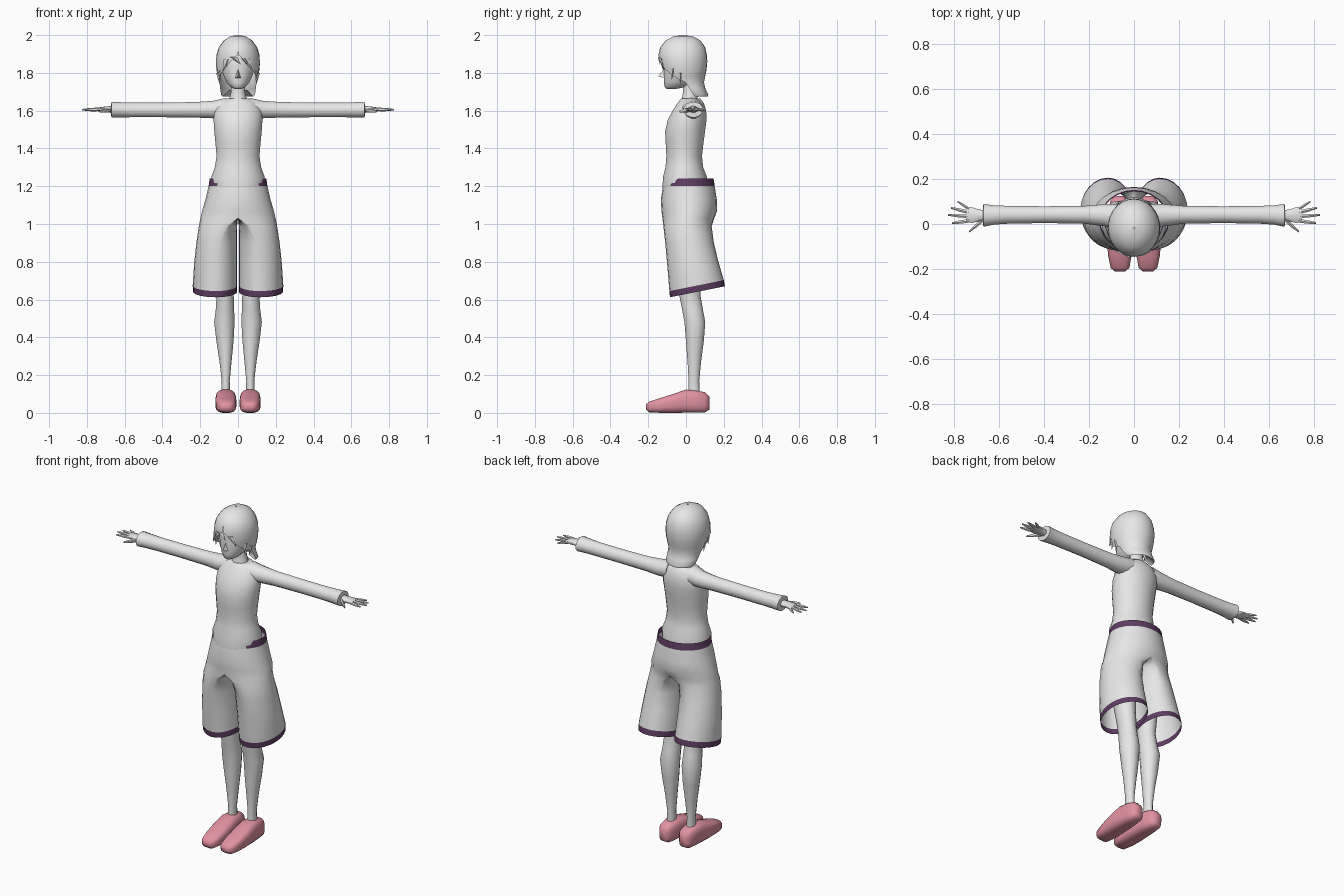
import bpy, bmesh, math


def material(name, rgb):
    m = bpy.data.materials.new(name)
    m.diffuse_color = (*rgb, 1)
    return m


GREY = material("pale grey", (0.8, 0.8, 0.8))
PURPLE = material("dark purple", (0.115, 0.045, 0.125))
PINK = material("dusty pink", (0.76, 0.29, 0.36))


def finish(name, bm, mats, mirror=False, angle=50):
    bmesh.ops.recalc_face_normals(bm, faces=bm.faces)
    me = bpy.data.meshes.new(name)
    bm.to_mesh(me)
    bm.free()
    ob = bpy.data.objects.new(name, me)
    bpy.context.collection.objects.link(ob)
    for m in mats:
        me.materials.append(m)
    bpy.ops.object.select_all(action='DESELECT')
    ob.select_set(True)
    bpy.context.view_layer.objects.active = ob
    bpy.ops.object.shade_smooth_by_angle(angle=math.radians(angle))
    if mirror:
        mod = ob.modifiers.new("mirror", 'MIRROR')
        mod.use_clip = True
    return ob


def skin(bm, rows, closed=True):
    """Bridge rows of points with quads; returns the vertex rows and faces per band."""
    vs = [[bm.verts.new(p) for p in row] for row in rows]
    n = len(rows[0])
    bands = []
    for a, b in zip(vs, vs[1:]):
        bands.append([bm.faces.new((a[i], a[(i + 1) % n], b[(i + 1) % n], b[i]))
                      for i in range(n if closed else n - 1)])
    return vs, bands


def loft(name, rings, mat, axis='z', n=14, power=1.0, mirror=False, angle=50):
    """Rings are (position on axis, low and high of the 1st and 2nd cross axes)."""
    rows = []
    for t, a0, a1, b0, b1 in rings:
        row = []
        for i in range(n):
            ang = 2 * math.pi * (i + 0.5) / n
            c, s = math.cos(ang), math.sin(ang)
            a = (a0 + a1) / 2 + (a1 - a0) / 2 * math.copysign(abs(c) ** power, c)
            b = (b0 + b1) / 2 + (b1 - b0) / 2 * math.copysign(abs(s) ** power, s)
            row.append({'x': (t, a, b), 'y': (a, t, b), 'z': (a, b, t)}[axis])
        rows.append(row)
    bm = bmesh.new()
    vs, _ = skin(bm, rows)
    bm.faces.new(vs[0])
    bm.faces.new(vs[-1])
    return finish(name, bm, [mat], mirror, angle)


# Shirt body: z, half width, front y, back y
loft("shirt", [(z, -w, w, f, b) for z, w, f, b in [
    (1.19, .140, -.126, .115), (1.25, .143, -.123, .112), (1.30, .124, -.110, .092),
    (1.36, .115, -.105, .086), (1.43, .121, -.109, .094), (1.49, .127, -.112, .102),
    (1.55, .131, -.098, .110), (1.60, .128, -.072, .108), (1.64, .105, -.046, .095),
    (1.665, .066, -.026, .075)]], GREY, n=20)

# Neck
loft("neck", [(1.60, -.06, .06, -.04, .08), (1.67, -.046, .046, -.022, .062),
              (1.70, -.038, .038, -.016, .055), (1.78, -.038, .038, -.02, .055)], GREY, n=12)

# Sleeves with a turned-in cuff
loft("sleeve", [(.07, -.03, .09, 1.56, 1.668), (.13, -.012, .09, 1.558, 1.654),
                (.22, 0, .082, 1.562, 1.647), (.40, .003, .080, 1.564, 1.644),
                (.56, 0, .082, 1.564, 1.644), (.62, -.004, .084, 1.563, 1.646),
                (.67, -.014, .091, 1.563, 1.648), (.672, .006, .072, 1.58, 1.632)],
     GREY, axis='x', n=12, mirror=True)

# Hands
loft("palm", [(.66, .018, .062, 1.588, 1.626), (.69, .010, .066, 1.590, 1.623),
              (.72, .003, .076, 1.594, 1.620), (.748, .006, .078, 1.598, 1.615)],
     GREY, axis='x', n=10, mirror=True)


def finger(name, base, tip, r):
    mid = [(a + b) / 2 for a, b in zip(base, tip)]
    loft(name, [(x, y - q, y + q, z - q, z + q) for (x, y, z), q in
                ((base, r), (mid, r), (tip, r * .45))], GREY, axis='x', n=6, mirror=True)


finger("little_finger", (.735, .068, 1.606), (.785, .100, 1.602), .008)
finger("ring_finger", (.735, .052, 1.607), (.815, .072, 1.604), .009)
finger("middle_finger", (.735, .034, 1.607), (.827, .040, 1.605), .009)
finger("index_finger", (.735, .014, 1.607), (.810, .004, 1.605), .009)
finger("thumb", (.675, .016, 1.604), (.733, -.034, 1.596), .011)

# Wide shorts: z, inner centre, outer x, front y, back y, hem tilt
SHORTS = [(1.24, 0, .150, -.115, .146, 0), (1.20, 0, .156, -.122, .152, 0),
          (1.13, 0, .172, -.133, .163, 0), (1.07, 0, .190, -.130, .165, 0),
          (1.03, 0, .199, -.125, .150, 0), (.99, .06, .207, -.120, .136, 0),
          (.90, .10, .220, -.110, .146, .03), (.78, .11, .232, -.099, .170, .1),
          (.645, .115, .240, -.088, .200, .2), (.612, .115, .238, -.085, .206, .2)]
rows = []
for z, x0, xo, f, b, tilt in SHORTS:
    row = []
    for i in range(24):
        c, s = math.cos(math.pi * i / 12), math.sin(math.pi * i / 12)
        x = x0 + c * ((xo - x0) if c > 0 else max(x0 - .005, 0))
        y = (f + b) / 2 + s * (b - f) / 2
        row.append((max(x, 0) if x > 1e-6 else 0, y, z + tilt * (y - f)))
    rows.append(row)
bm = bmesh.new()
_, bands = skin(bm, rows)
for face in bands[-1]:
    face.material_index = 1
for face in bands[0]:      # waistband shows at the sides and back
    if face.calc_center_median().y > -.085:
        face.material_index = 1
bmesh.ops.delete(bm, geom=[f for f in bm.faces if all(v.co.x < 1e-5 for v in f.verts)],
                 context='FACES')
finish("shorts", bm, [GREY, PURPLE], mirror=True)

# Legs: z, centre x, centre y, radii
loft("leg", [(z, x - rx, x + rx, y - ry, y + ry) for z, x, y, rx, ry in [
    (1.00, .095, .005, .075, .085), (.80, .080, .010, .060, .070),
    (.62, .068, .021, .047, .058), (.55, .069, .034, .050, .057),
    (.48, .072, .047, .056, .057), (.38, .069, .047, .047, .049),
    (.27, .066, .044, .033, .037), (.17, .065, .042, .022, .029),
    (.08, .065, .042, .024, .032)]], GREY, n=12, mirror=True)

# Shoes from toe to heel
loft("shoe", [(-.212, .040, .085, .018, .045), (-.195, .020, .104, .003, .060),
              (-.14, .010, .116, 0, .078), (-.07, .008, .121, 0, .100),
              (0, .010, .119, 0, .124), (.05, .016, .114, 0, .120),
              (.10, .024, .107, .002, .110), (.124, .042, .090, .016, .085)],
     PINK, axis='y', n=16, power=.65, mirror=True, angle=60)

# Head
loft("head", [(z, -w, w, f, b) for z, w, f, b in [
    (1.716, .020, -.104, -.05), (1.725, .040, -.113, .0), (1.75, .062, -.117, .04),
    (1.79, .080, -.118, .08), (1.84, .092, -.116, .09), (1.89, .092, -.112, .09),
    (1.94, .075, -.09, .07)]], GREY, n=18)

# Nose
bm = bmesh.new()
tip = bm.verts.new((0, -.147, 1.782))
base = [bm.verts.new(p) for p in ((0, -.112, 1.825), (-.017, -.112, 1.772), (.017, -.112, 1.772))]
for i in range(3):
    bm.faces.new((tip, base[i], base[(i + 1) % 3]))
finish("nose", bm, [GREY])

# Hair shell, open at the face: z, half width, front y, back y, half opening angle
HAIR = [(2.0, .004, -.022, -.014, 0), (1.994, .04, -.065, .035, 0),
        (1.972, .075, -.108, .076, 0), (1.935, .102, -.137, .102, 0),
        (1.895, .114, -.146, .111, .02), (1.86, .117, -.146, .113, .33),
        (1.82, .115, -.141, .109, .70), (1.785, .108, -.130, .102, 1.05),
        (1.75, .098, -.110, .095, 1.60), (1.715, .094, -.070, .103, 1.60),
        (1.685, .090, -.030, .118, 1.55), (1.675, .080, -.010, .116, 1.5),
        (1.71, .05, -.01, .07, 1.5)]
rows = []
for z, w, f, b, gap in HAIR:
    row = []
    for i in range(25):
        a = gap + (2 * math.pi - 2 * gap) * i / 24
        row.append((w * math.sin(a), (f + b) / 2 - (b - f) / 2 * math.cos(a), z))
    rows.append(row)
bm = bmesh.new()
skin(bm, rows, closed=False)
bmesh.ops.remove_doubles(bm, verts=bm.verts, dist=.0005)
finish("hair", bm, [GREY])

# Pointed locks at the fringe and temples: top centre, tip, half width
LOCKS = [((-.025, -.143, 1.885), (.015, -.139, 1.845), .022),
         ((.040, -.136, 1.875), (.075, -.122, 1.815), .022),
         ((-.055, -.130, 1.870), (-.082, -.118, 1.805), .022),
         ((.098, -.075, 1.825), (.094, -.075, 1.760), .012),
         ((-.098, -.075, 1.825), (-.094, -.075, 1.760), .012),
         ((.104, -.035, 1.800), (.096, -.030, 1.735), .012),
         ((-.104, -.035, 1.800), (-.096, -.030, 1.735), .012)]
for top, end, w in LOCKS:
    x, y, z = top
    bm = bmesh.new()
    point = bm.verts.new(end)
    ring = [bm.verts.new(p) for p in ((x - w, y + .006, z), (x, y - .006, z),
                                      (x + w, y + .006, z), (x, y + .014, z))]
    for i in range(4):
        bm.faces.new((point, ring[i], ring[(i + 1) % 4]))
    bm.faces.new(ring)
    finish("hair_lock", bm, [GREY])
